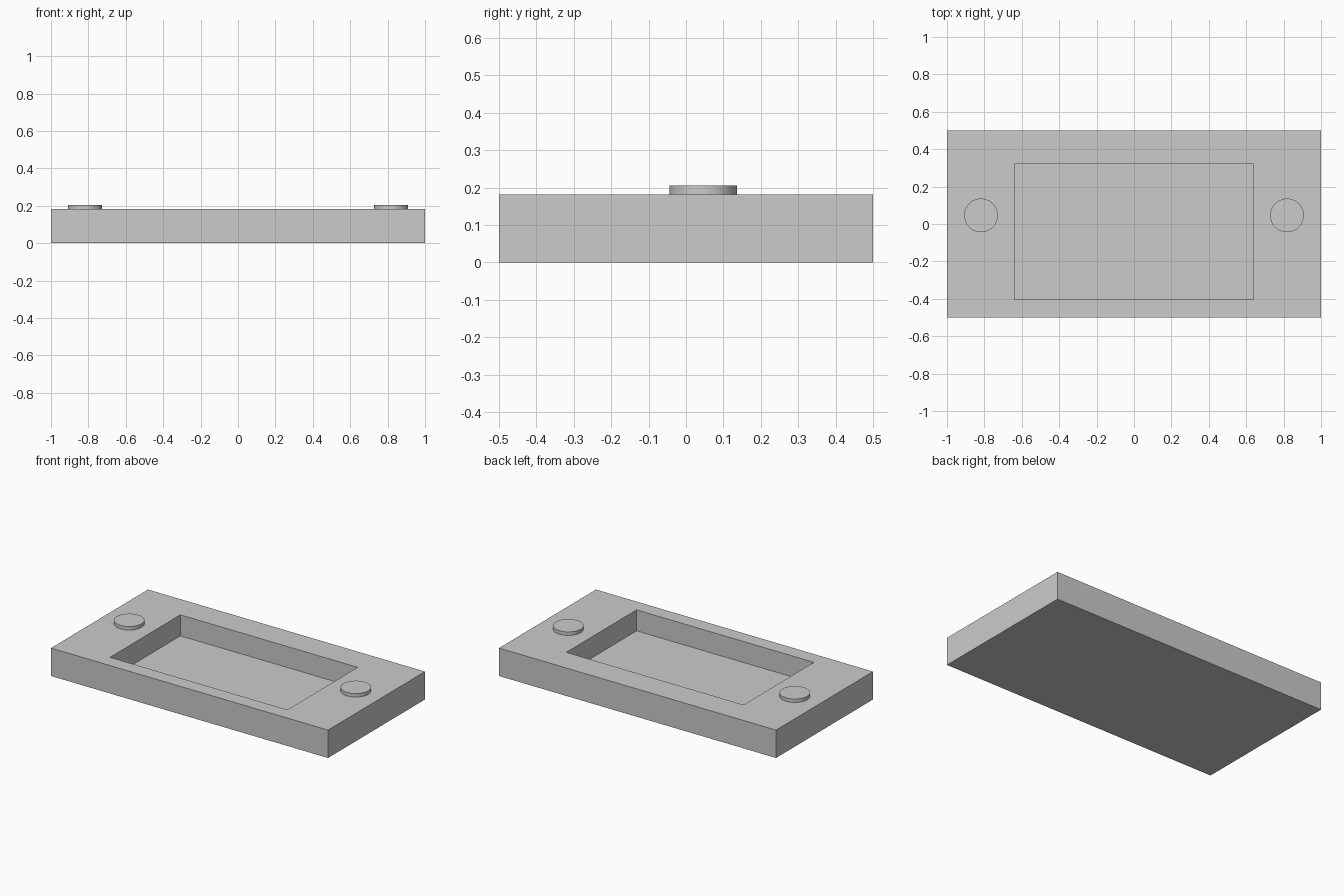
import bpy, bmesh
from mathutils import Matrix

cube = bpy.data.objects.get("Cube")
if cube:
    bpy.data.objects.remove(cube, do_unlink=True)

GREY = (0.6, 0.6, 0.6, 1)
grey = bpy.data.materials.new("plain grey")
grey.use_nodes = True
grey.diffuse_color = GREY
grey.node_tree.nodes["Principled BSDF"].inputs["Base Color"].default_value = GREY

HEIGHT = 0.182


def add_object(name, bm):
    mesh = bpy.data.meshes.new(name)
    bm.to_mesh(mesh)
    bm.free()
    mesh.materials.append(grey)
    obj = bpy.data.objects.new(name, mesh)
    bpy.context.collection.objects.link(obj)
    return obj


def box(name, lo, hi):
    bm = bmesh.new()
    bmesh.ops.create_cube(bm, size=1)
    for v in bm.verts:
        v.co = [hi[i] if v.co[i] > 0 else lo[i] for i in range(3)]
    return add_object(name, bm)


# Slab with a rectangular recess cut into its top
body = box("body", (-1, -0.5, 0), (1, 0.5, HEIGHT))
cutter = box("recess_cutter", (-0.64, -0.405, 0.045), (0.64, 0.32, 0.4))
cutter.hide_render = True
cutter.hide_set(True)
cut = body.modifiers.new("recess", 'BOOLEAN')
cut.object = cutter
cut.operation = 'DIFFERENCE'
cut.solver = 'EXACT'

# Low round buttons either side of the recess
for side, x in (("right", -0.818), ("left", 0.818)):
    bm = bmesh.new()
    bmesh.ops.create_cone(bm, cap_ends=True, segments=64, radius1=0.09,
                          radius2=0.09, depth=0.023,
                          matrix=Matrix.Translation((x, 0.046, HEIGHT + 0.0115)))
    button = add_object(side + "_button", bm)
    bpy.ops.object.select_all(action='DESELECT')
    button.select_set(True)
    bpy.context.view_layer.objects.active = button
    bpy.ops.object.shade_smooth_by_angle()
